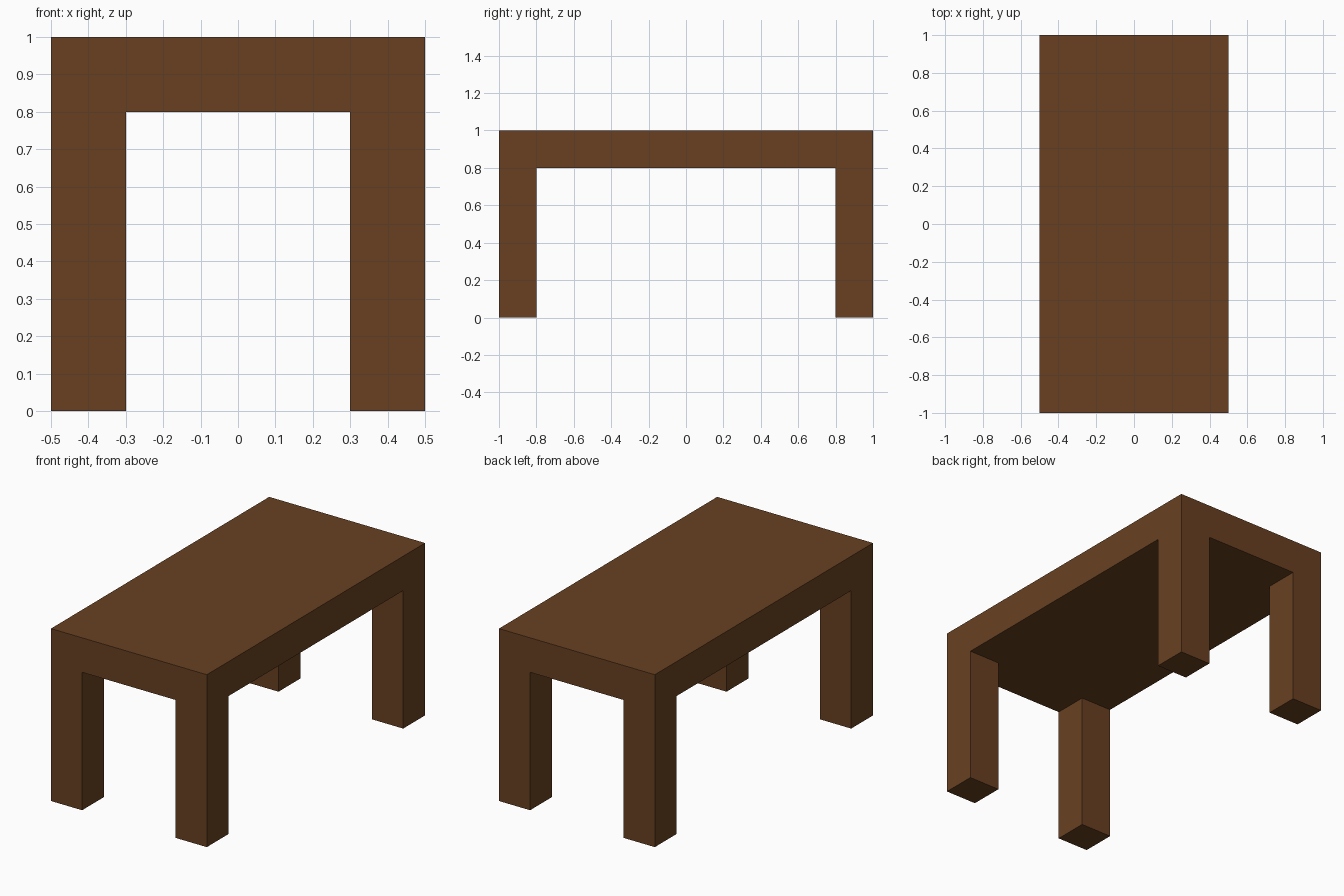
import bpy
import bmesh

if "Cube" in bpy.data.objects:
    bpy.data.objects.remove(bpy.data.objects["Cube"])

HALF_X, HALF_Y = 0.5, 1.0
HEIGHT, THICK, LEG = 1.0, 0.2, 0.2

wood = bpy.data.materials.new("dark brown wood")
wood.diffuse_color = (0.138, 0.051, 0.0152, 1.0)
wood.use_nodes = True
wood.node_tree.nodes["Principled BSDF"].inputs["Base Color"].default_value = wood.diffuse_color

bm = bmesh.new()

# Table top slab
bmesh.ops.create_cube(bm, size=1.0)
for v in bm.verts:
    v.co.x *= 2 * HALF_X
    v.co.y *= 2 * HALF_Y
    v.co.z = HEIGHT if v.co.z > 0 else HEIGHT - THICK

# Cut lines marking the inner sides of the legs
for axis, half in ((0, HALF_X), (1, HALF_Y)):
    for side in (-1, 1):
        point, normal = [0, 0, 0], [0, 0, 0]
        point[axis] = side * (half - LEG)
        normal[axis] = 1
        bmesh.ops.bisect_plane(bm, geom=bm.verts[:] + bm.edges[:] + bm.faces[:],
                               plane_co=point, plane_no=normal)

# Legs pulled down from the underside corners
bm.normal_update()
corners = []
for f in bm.faces:
    c = f.calc_center_median()
    if f.normal.z < -0.9 and abs(c.x) > HALF_X - LEG and abs(c.y) > HALF_Y - LEG:
        corners.append(f)
feet = bmesh.ops.extrude_discrete_faces(bm, faces=corners)["faces"]
for v in {v for f in feet for v in f.verts}:
    v.co.z = 0

# Merge coplanar faces so the top and legs read as one solid
bmesh.ops.recalc_face_normals(bm, faces=bm.faces[:])
bmesh.ops.dissolve_limit(bm, angle_limit=0.01, verts=bm.verts[:], edges=bm.edges[:])

mesh = bpy.data.meshes.new("table")
bm.to_mesh(mesh)
bm.free()
mesh.materials.append(wood)
table = bpy.data.objects.new("table", mesh)
bpy.context.collection.objects.link(table)
